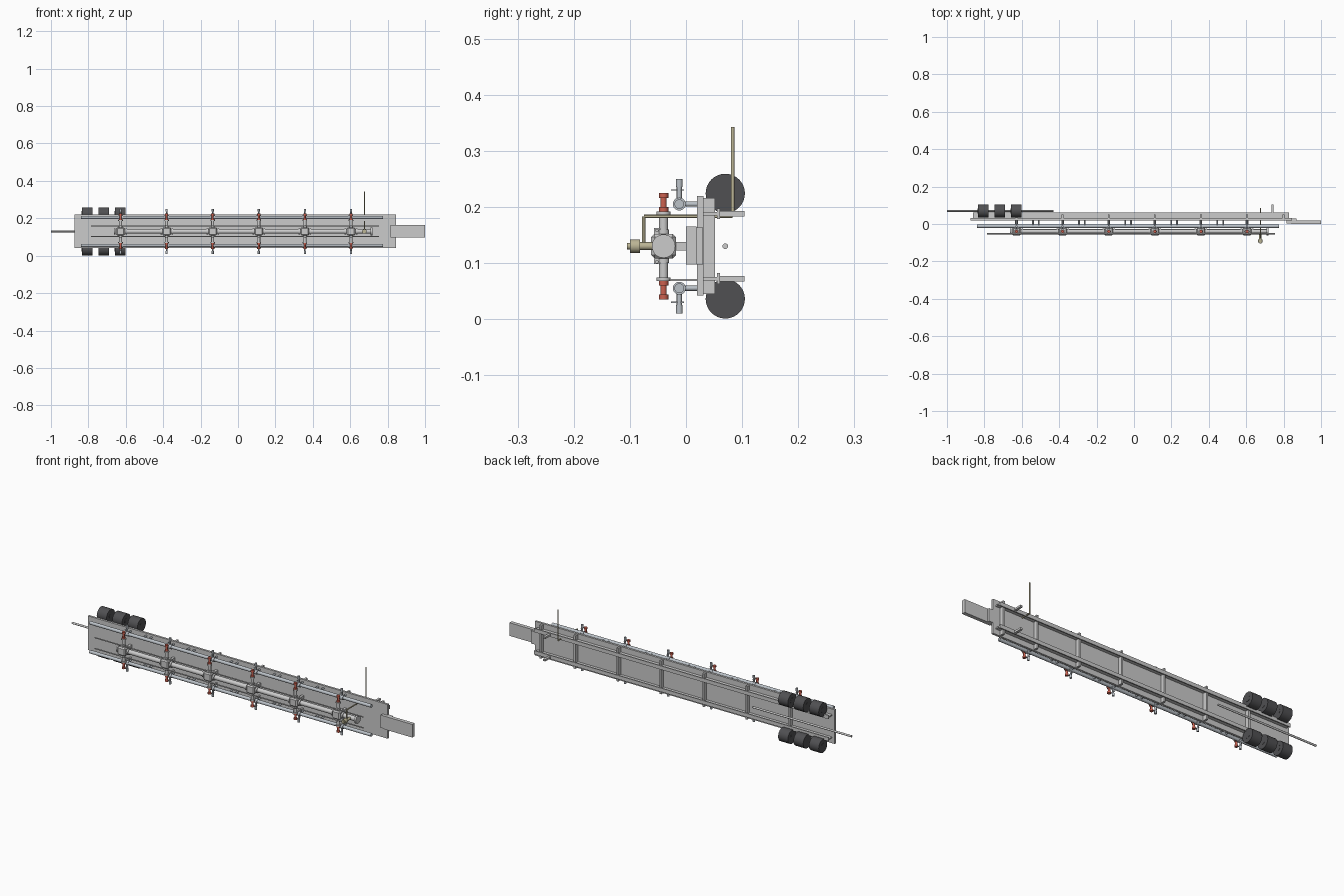
import bpy
from mathutils import Vector

if "Cube" in bpy.data.objects:
    bpy.data.objects.remove(bpy.data.objects["Cube"])

STATIONS = [-0.628 + 0.2464 * i for i in range(6)]
ZC = 0.13          # symmetry plane of the trailer lying on its side
PY = -0.04         # main manifold axis


def material(name, rgb):
    m = bpy.data.materials.new(name)
    m.diffuse_color = (*rgb, 1)
    m.use_nodes = True
    m.node_tree.nodes["Principled BSDF"].inputs["Base Color"].default_value = m.diffuse_color
    return m


RUBBER = material("dark rubber", (0.08, 0.08, 0.085))
RED = material("valve red", (0.6, 0.12, 0.08))
TAN = material("tan paint", (0.5, 0.46, 0.3))
STEEL = material("light steel", (0.5, 0.54, 0.58))


def finish(o, name, mat):
    o.name = name
    if mat:
        o.data.materials.append(mat)
    return o


def box(name, x, y, z, mat=None, bevel=0):
    """Box from (min, max) pairs."""
    bpy.ops.mesh.primitive_cube_add(size=1, location=[(a + b) / 2 for a, b in (x, y, z)])
    o = bpy.context.object
    o.scale = [b - a for a, b in (x, y, z)]
    bpy.ops.object.transform_apply(location=False, rotation=False, scale=True)
    if bevel:
        m = o.modifiers.new("chamfer", 'BEVEL')
        m.width, m.segments = bevel, 1
    return finish(o, name, mat)


def rod(name, a, b, r, mat=None, sides=20):
    """Cylinder between two points."""
    a, b = Vector(a), Vector(b)
    d = b - a
    bpy.ops.mesh.primitive_cylinder_add(vertices=sides, radius=r, depth=d.length, location=(a + b) / 2)
    o = bpy.context.object
    o.rotation_mode = 'QUATERNION'
    o.rotation_quaternion = d.to_track_quat('Z', 'Y')
    bpy.ops.object.shade_smooth_by_angle()
    return finish(o, name, mat)


def zz(s, a, b):
    """z range mirrored about the centre plane."""
    return tuple(sorted((ZC + s * a, ZC + s * b)))


# deck and stepped hitch
box("deck", (-0.875, 0.845), (0.02, 0.031), (0.042, 0.219))
box("hitch_step", (0.815, 0.868), (0.004, 0.03), (0.097, 0.163))
box("hitch_tongue", (0.84, 1.0), (0.0, 0.019), (0.097, 0.165))

# cross ribs under the deck
for x in STATIONS + [0.8]:
    box("cross_rib", (x - 0.005, x + 0.005), (0.03, 0.052), (0.045, 0.216))

# drive rod at the rear
rod("rear_rod", (-1.0, 0.07, ZC), (-0.43, 0.07, ZC), 0.005)

for s in (1, -1):
    # I-beam rail: web and flange
    box("frame_web", (-0.86, 0.83), (0.03, 0.056), zz(s, 0.055, 0.061))
    box("frame_flange", (-0.86, 0.83), (0.055, 0.061), zz(s, 0.048, 0.067))
    # landing leg
    box("landing_leg", (0.735, 0.747), (0.06, 0.104), zz(s, 0.053, 0.063))
    # wheels
    for x in (-0.807, -0.718, -0.63):
        rod("wheel", (x - 0.028, 0.07, ZC + s * 0.094), (x + 0.028, 0.07, ZC + s * 0.094), 0.035, RUBBER, 32)
        rod("wheel_hub", (x - 0.029, 0.07, ZC + s * 0.094), (x + 0.029, 0.07, ZC + s * 0.094), 0.014, RUBBER)
    # long side pipe
    zp = ZC + s * 0.075
    rod("side_pipe", (-0.84, -0.012, zp), (0.775, -0.012, zp), 0.0085, STEEL)

# main manifold pipe with end flange
rod("main_pipe", (-0.65, PY, ZC), (0.71, PY, ZC), 0.012)
rod("end_flange", (0.708, PY, ZC), (0.718, PY, ZC), 0.021)
for x in STATIONS:
    rod("pipe_flange_left", (x - 0.034, PY, ZC), (x - 0.026, PY, ZC), 0.016)
    rod("pipe_flange_right", (x + 0.026, PY, ZC), (x + 0.034, PY, ZC), 0.016)

# six stations of blocks and valves
for x in STATIONS:
    box("cross_block", (x - 0.023, x + 0.023), (PY - 0.022, PY + 0.022), (ZC - 0.022, ZC + 0.022), None, 0.006)
    box("block_post", (x - 0.007, x + 0.007), (-0.02, 0.022), (0.122, 0.137))
    box("lower_bracket", (x - 0.004, x + 0.004), (-0.05, 0.022), (0.068, 0.0715))
    for s in (1, -1):
        def pt(y, h):
            return (x, y, ZC + s * h)

        rod("branch_pipe", pt(PY, 0.02), pt(PY, 0.056), 0.008)
        rod("branch_collar", pt(PY, 0.022), pt(PY, 0.03), 0.010)
        rod("branch_flange", pt(PY, 0.056), pt(PY, 0.062), 0.0125)
        box("valve_actuator", (x - 0.005, x + 0.005), (-0.057, -0.045), zz(s, 0.022, 0.032))
        # red plug valve
        rod("valve_neck", pt(PY, 0.061), pt(PY, 0.09), 0.0055, RED)
        rod("valve_lower_collar", pt(PY, 0.062), pt(PY, 0.07), 0.0085, RED)
        rod("valve_upper_collar", pt(PY, 0.086), pt(PY, 0.095), 0.0085, RED)
        # side pipe outlet and its standoff
        rod("outlet_tee", (x - 0.012, -0.012, ZC + s * 0.075), (x + 0.012, -0.012, ZC + s * 0.075), 0.0115, STEEL)
        rod("outlet_stem", pt(-0.012, 0.08), pt(-0.012, 0.108), 0.0045, STEEL)
        rod("outlet_cap", pt(-0.012, 0.105), pt(-0.012, 0.12), 0.0058, STEEL)
        box("outlet_handle", (x - 0.003, x + 0.003), (-0.027, -0.004), zz(s, 0.099, 0.101), STEEL)
        rod("pipe_standoff", pt(-0.012, 0.075), pt(0.022, 0.075), 0.0045, STEEL)

# standoff pairs between the stations
for x in STATIONS[:-1]:
    for dx in (0.088, 0.119):
        for s in (1, -1):
            z = ZC + s * 0.075
            rod("mid_standoff", (x + dx, -0.012, z), (x + dx, 0.022, z), 0.0045, STEEL)

# thin control rods beside the main pipe
for s in (1, -1):
    rod("control_rod", (-0.785, -0.052, ZC + s * 0.028), (0.755, -0.052, ZC + s * 0.028), 0.003)

# tan relief valve and vent stack
VX = 0.676
rod("relief_stem", (VX, PY, ZC), (VX, -0.085, ZC), 0.007, TAN)
rod("relief_body", (VX, -0.082, ZC), (VX, -0.1, ZC), 0.012, TAN)
rod("relief_cap", (VX, -0.099, ZC), (VX, -0.105, ZC), 0.006, TAN)
path = [(VX, -0.075, ZC), (VX, -0.075, 0.183), (VX, 0.083, 0.183), (VX, 0.083, 0.342)]
for a, b in zip(path, path[1:]):
    rod("vent_pipe", a, b, 0.0032, TAN, 12)
